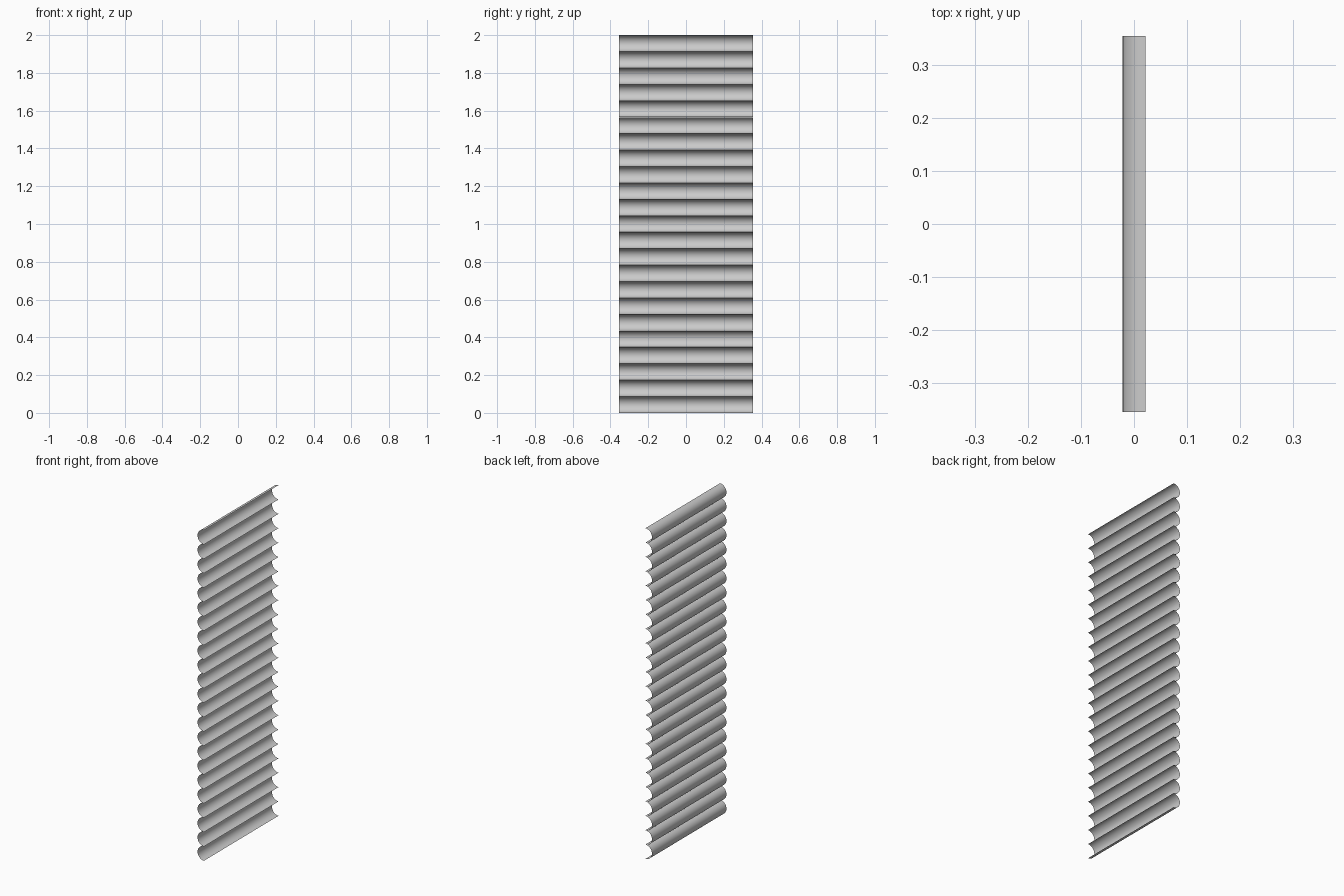
import bpy, bmesh, math

if "Cube" in bpy.data.objects:
    bpy.data.objects.remove(bpy.data.objects["Cube"])

COUNT = 23            # slats in the curtain
HEIGHT = 2.0
HALF_WIDTH = 0.356
RADIUS = 0.0433       # each slat is a thin half-round channel
SEGMENTS = 16
PITCH = (HEIGHT - 2 * RADIUS) / (COUNT - 1)


def half_round_slat(name):
    """Open half-cylinder sheet along y, bulging towards -x."""
    bm = bmesh.new()
    rows = []
    for i in range(SEGMENTS + 1):
        a = math.pi * i / SEGMENTS
        x = RADIUS / 2 - RADIUS * math.sin(a)
        z = RADIUS - RADIUS * math.cos(a)
        rows.append([bm.verts.new((x, y, z)) for y in (-HALF_WIDTH, HALF_WIDTH)])
    for lo, hi in zip(rows, rows[1:]):
        f = bm.faces.new((lo[0], hi[0], hi[1], lo[1]))
        f.smooth = True
    bm.normal_update()
    # outer (convex) side faces -x
    if sum(f.normal.x for f in bm.faces) > 0:
        bmesh.ops.reverse_faces(bm, faces=bm.faces[:])
    mesh = bpy.data.meshes.new(name)
    bm.to_mesh(mesh)
    bm.free()
    obj = bpy.data.objects.new(name, mesh)
    bpy.context.collection.objects.link(obj)
    return obj


# Stack of shutter slats
slats = half_round_slat("shutter_slats")
stack = slats.modifiers.new("stack", 'ARRAY')
stack.count = COUNT
stack.use_relative_offset = False
stack.use_constant_offset = True
stack.constant_offset_displace = (0, 0, PITCH)
